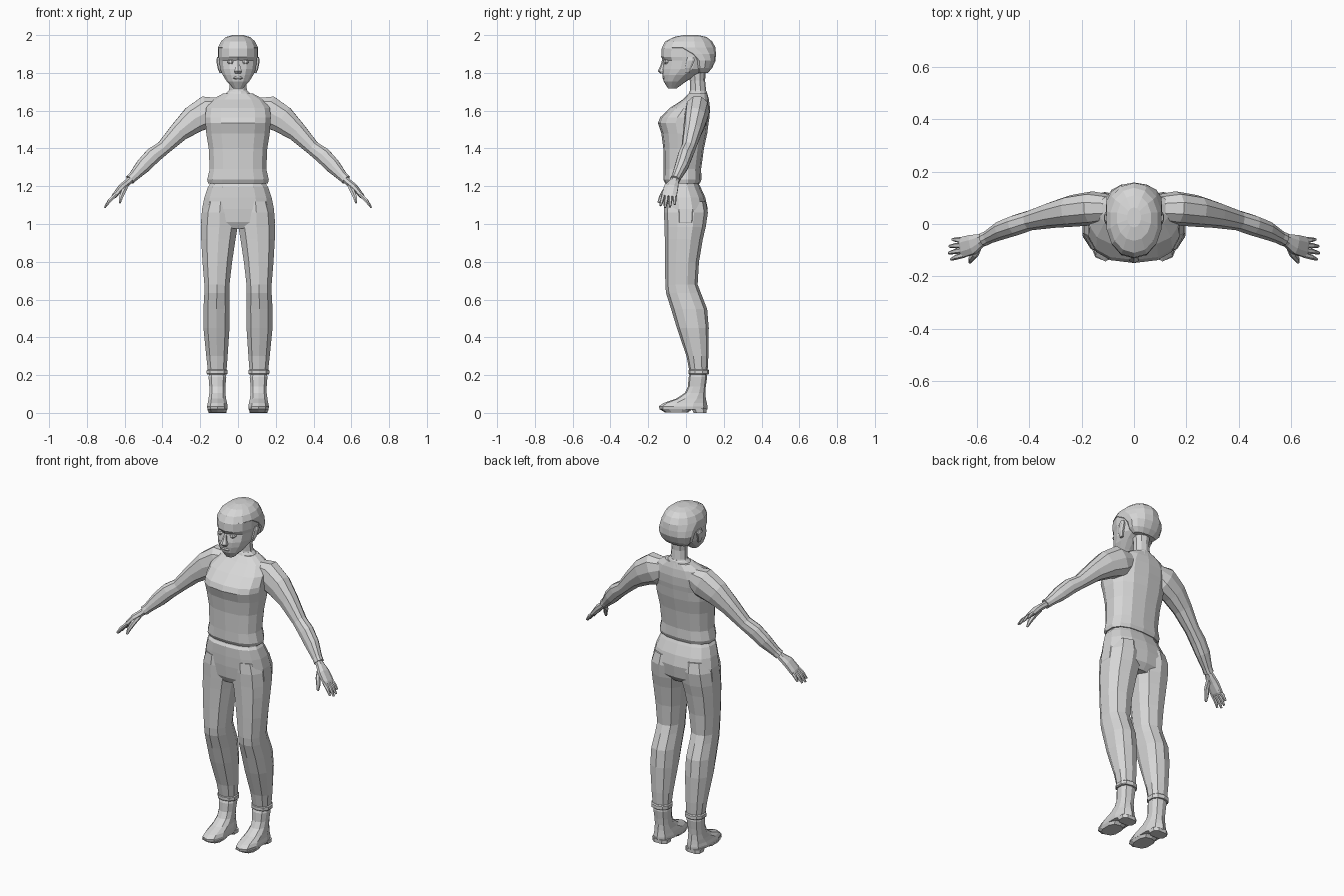
import bpy, bmesh, math
from mathutils import Vector

mat = bpy.data.materials.new("plain grey")
mat.diffuse_color = (0.68, 0.68, 0.68, 1)


def finish(name, bm):
    bmesh.ops.recalc_face_normals(bm, faces=bm.faces[:])
    me = bpy.data.meshes.new(name)
    bm.to_mesh(me)
    bm.free()
    me.materials.append(mat)
    ob = bpy.data.objects.new(name, me)
    bpy.context.collection.objects.link(ob)
    return ob


def skin(name, rings):
    """Join rings of points into a closed flat-faced surface."""
    bm = bmesh.new()
    vs = [[bm.verts.new(p) for p in r] for r in rings]
    n = len(vs[0])
    for a, b in zip(vs, vs[1:]):
        for i in range(n):
            j = (i + 1) % n
            bm.faces.new((a[i], a[j], b[j], b[i]))
    bm.faces.new(vs[0])
    bm.faces.new(vs[-1])
    return finish(name, bm)


def outline(n, p):
    """Unit rounded outline with flat sides facing the axes."""
    pts = []
    for i in range(n):
        t = 2 * math.pi * (i + 0.5) / n
        c, s = math.cos(t), math.sin(t)
        pts.append((math.copysign(abs(c) ** p, c), math.copysign(abs(s) ** p, s)))
    m = max(x for x, y in pts)
    return [(x / m, y / m) for x, y in pts]


def stack(name, rows, n=12, p=0.85, s=1):
    """Horizontal sections: height, x min, x max, y front, y back."""
    o = outline(n, p)
    return skin(name, [[(s * ((a + b) / 2 + x * (b - a) / 2),
                         (f + k) / 2 + y * (k - f) / 2, z) for x, y in o]
                       for z, a, b, f, k in rows])


def body(name, rows, n=12, p=0.85):
    """Centred sections: height, half width, y front, y back."""
    return stack(name, [(z, -w, w, f, k) for z, w, f, k in rows], n, p)


def limb(name, path, n=8, s=1):
    """Sections across a path: x, y, z, radius across, radius along y."""
    c = [Vector(q[:3]) for q in path]
    rings = []
    for i, q in enumerate(path):
        d = (c[min(i + 1, len(c) - 1)] - c[max(i - 1, 0)]).normalized()
        side = Vector((0, 1, 0))
        side = (side - d * side.dot(d)).normalized()
        up = d.cross(side)
        pts = [c[i] + up * x * q[3] + side * y * q[4] for x, y in outline(n, 0.9)]
        rings.append([(s * v.x, v.y, v.z) for v in pts])
    return skin(name, rings)


# Head, narrowing to the chin
head = body("head", [
    (1.718, .025, -.095, -.05), (1.755, .06, -.117, 0), (1.79, .082, -.123, .06),
    (1.82, .094, -.125, .13), (1.865, .1, -.12, .15), (1.885, .103, -.128, .152),
    (1.93, .103, -.125, .15), (1.965, .088, -.105, .132), (1.988, .062, -.06, .105),
    (2.0, .025, -.01, .06)], 14, 0.95)
# Sunken eye line
for v in head.data.vertices:
    if abs(v.co.z - 1.865) < .001 and v.co.y < -.08 and .01 < abs(v.co.x) < .07:
        v.co.y += .012

# Hair shell with a rising hairline
body("hair", [
    (1.80, .07, .06, .115), (1.825, .094, .035, .137), (1.865, .104, .02, .155),
    (1.90, .106, -.03, .156), (1.935, .105, -.124, .153), (1.967, .09, -.107, .135),
    (1.99, .064, -.062, .107), (2.0, .026, -.012, .062)], 14, 0.95)

# Nose
stack("nose", [(1.797, -.016, .016, -.135, -.11), (1.81, -.02, .02, -.147, -.11),
               (1.835, -.012, .012, -.135, -.11), (1.868, -.008, .008, -.125, -.1)], 6)
# Mouth
stack("mouth", [(1.764, -.016, .016, -.119, -.1), (1.772, -.026, .026, -.125, -.1),
                (1.78, -.018, .018, -.124, -.1)], 8)

# Neck and collar
body("neck", [(1.66, .07, .01, .115), (1.71, .047, .024, .104),
              (1.76, .043, .022, .099), (1.83, .05, .01, .105)], 10, 1)
body("collar", [(1.67, .085, .005, .117), (1.70, .056, .018, .11),
                (1.705, .05, .022, .106)], 12, 1)

# Shirt with chest, waist and loose hem
body("shirt", [
    (1.215, .158, -.108, .072), (1.235, .163, -.118, .08), (1.29, .15, -.117, .078),
    (1.40, .155, -.118, .093), (1.48, .168, -.128, .11), (1.535, .172, -.146, .117),
    (1.565, .174, -.134, .122), (1.615, .168, -.082, .125), (1.66, .135, -.015, .12),
    (1.69, .08, .015, .112)], 14, 0.8)

# Trouser seat and waistband
body("trouser_seat", [
    (.975, .185, -.09, .075), (1.01, .196, -.108, .103), (1.08, .19, -.115, .113),
    (1.14, .178, -.117, .1), (1.195, .16, -.117, .075), (1.208, .15, -.108, .068),
    (1.24, .145, -.1, .06)], 14, 0.8)

for s, side in ((1, "left"), (-1, "right")):
    # Trouser leg
    stack(side + "_trouser_leg", [
        (.21, .062, .158, .022, .112), (.30, .055, .168, .005, .116),
        (.45, .045, .183, -.045, .117), (.55, .044, .183, -.075, .108),
        (.635, .046, .178, -.102, .075), (.68, .045, .178, -.106, .058),
        (.80, .031, .188, -.107, .065), (.92, .013, .195, -.108, .085),
        (.985, .002, .196, -.109, .1), (1.06, .004, .19, -.112, .111),
        (1.12, .015, .17, -.108, .1)], 10, 0.85, s)
    # Ankle cuff
    stack(side + "_cuff", [(.203, .058, .162, .02, .117), (.208, .055, .166, .015, .12),
                           (.225, .055, .166, .015, .12), (.23, .06, .16, .02, .115)], 10, .85, s)
    # Boot upper, sole and heel
    stack(side + "_boot", [
        (.018, .055, .162, -.135, .108), (.035, .055, .164, -.138, .109),
        (.052, .058, .16, -.115, .106), (.075, .063, .156, -.05, .102),
        (.105, .067, .152, -.005, .1), (.14, .067, .152, .012, .103),
        (.19, .062, .156, .016, .11), (.215, .068, .15, .026, .105)], 10, .8, s)
    stack(side + "_sole", [(.003, .065, .155, -.11, .01), (.02, .055, .163, -.138, .03)], 10, .75, s)
    stack(side + "_heel", [(0, .062, .155, .04, .108), (.022, .06, .158, .03, .109)], 8, .7, s)

    # Sleeve from shoulder to wrist
    limb(side + "_sleeve", [
        (.09, .06, 1.62, .05, .05), (.155, .06, 1.597, .085, .062),
        (.235, .05, 1.553, .073, .058), (.31, .035, 1.49, .053, .048),
        (.395, .014, 1.403, .038, .037), (.45, -.004, 1.362, .043, .038),
        (.50, -.022, 1.31, .04, .035), (.555, -.05, 1.25, .026, .025),
        (.572, -.058, 1.234, .026, .026)], 10, s)
    # Palm
    limb(side + "_palm", [
        (.56, -.055, 1.243, .017, .02), (.585, -.063, 1.22, .018, .025),
        (.615, -.078, 1.195, .018, .037), (.652, -.088, 1.152, .014, .039),
        (.66, -.09, 1.143, .01, .036)], 8, s)
    # Fingers, front to back
    for i, (y, length) in enumerate(((-.118, .9), (-.1, 1.05), (-.081, 1), (-.062, .8))):
        spread = (y + .09) * .35
        limb(f"{side}_finger_{i + 1}", [
            (.645, y, 1.158, .009, .009),
            (.645 + .035 * length, y + spread * .5 - .003, 1.158 - .034 * length, .009, .009),
            (.645 + .058 * length, y + spread - .007, 1.158 - .068 * length, .005, .005)], 6, s)
    # Thumb
    limb(side + "_thumb", [
        (.59, -.078, 1.205, .011, .014), (.606, -.115, 1.172, .012, .012),
        (.62, -.133, 1.14, .01, .01), (.626, -.146, 1.112, .005, .005)], 6, s)

    # Ear
    stack(side + "_ear", [(1.80, .085, .098, -.005, .018), (1.825, .09, .108, -.006, .028),
                          (1.865, .092, .115, .002, .046), (1.885, .095, .111, .01, .04)], 8, .9, s)
    # Eye
    stack(side + "_eye", [(1.848, .028, .05, -.118, -.09), (1.858, .022, .058, -.12, -.085),
                          (1.868, .028, .052, -.117, -.09)], 8, 1, s)
